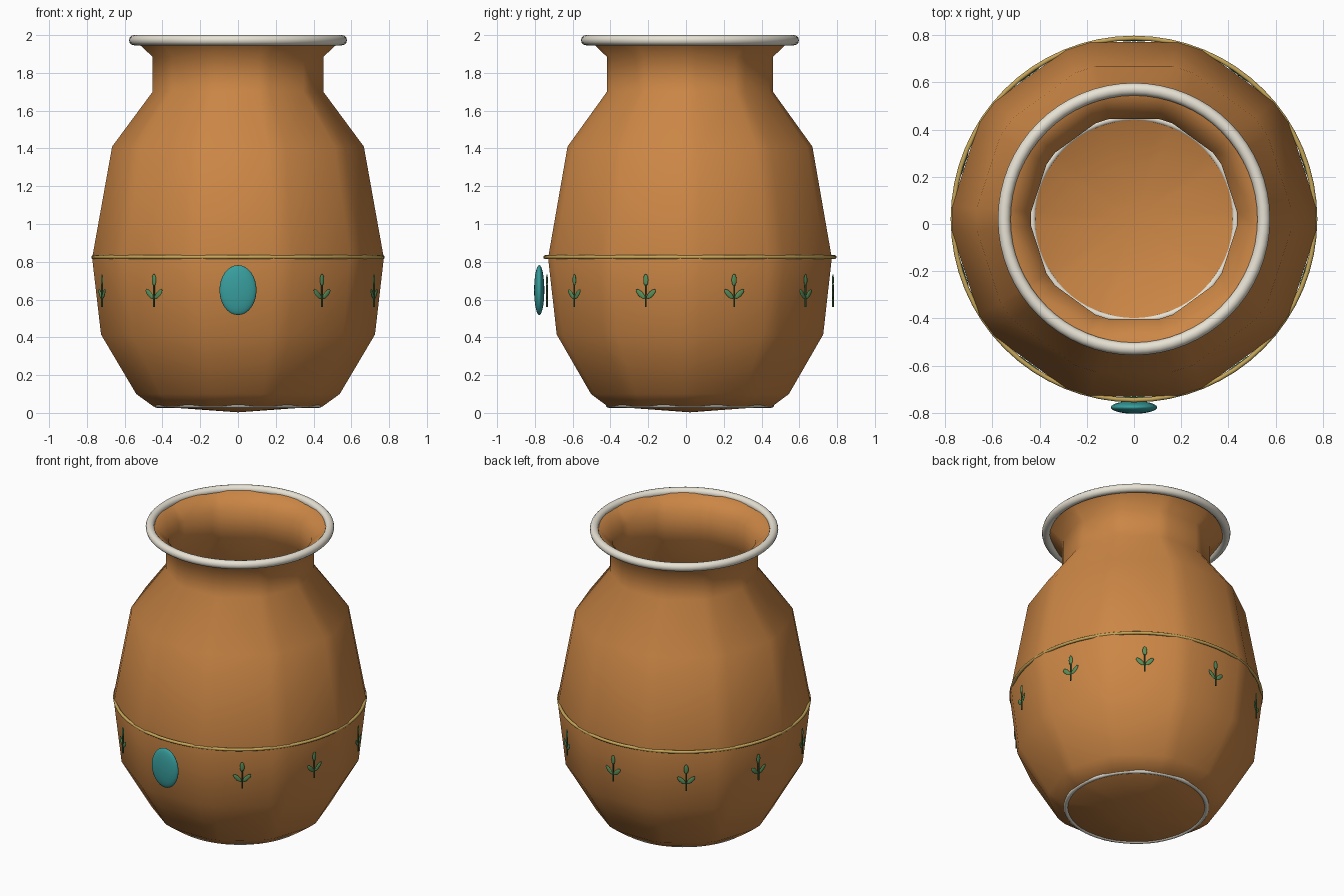
import bpy, bmesh, math
from mathutils import Matrix, Vector

if "Cube" in bpy.data.objects:
    bpy.data.objects.remove(bpy.data.objects["Cube"])

CY = 0.021   # y of the pot axis


def material(name, rgb):
    m = bpy.data.materials.new(name)
    m.diffuse_color = (*rgb, 1)
    m.use_nodes = True
    m.node_tree.nodes["Principled BSDF"].inputs["Base Color"].default_value = m.diffuse_color
    return m


CLAY = material("clay", (0.60, 0.24, 0.06))
CREAM = material("cream", (0.80, 0.76, 0.66))
GOLD = material("gold", (0.56, 0.38, 0.10))
TEAL = material("teal", (0.04, 0.34, 0.34))
LEAF = material("leaf", (0.10, 0.27, 0.10))
STEM = material("stem", (0.04, 0.12, 0.04))


def finish(ob, mat, angle=40):
    ob.data.materials.append(mat)
    bpy.ops.object.select_all(action='DESELECT')
    ob.select_set(True)
    bpy.context.view_layer.objects.active = ob
    bpy.ops.object.shade_smooth_by_angle(angle=math.radians(angle))
    return ob


def from_bmesh(name, bm, mat, angle=40):
    bmesh.ops.recalc_face_normals(bm, faces=bm.faces)
    me = bpy.data.meshes.new(name)
    bm.to_mesh(me)
    bm.free()
    ob = bpy.data.objects.new(name, me)
    bpy.context.collection.objects.link(ob)
    return finish(ob, mat, angle)


def ring(name, major, minor, z, mat):
    bpy.ops.mesh.primitive_torus_add(major_radius=major, minor_radius=minor, location=(0, CY, z),
                                     major_segments=64, minor_segments=12)
    ob = bpy.context.object
    ob.name = name
    return finish(ob, mat, 60)


# pot body: ten-sided with chamfered corners, thin wall
outer = [(0.45, 0.035), (0.54, 0.10), (0.727, 0.415), (0.774, 0.82), (0.668, 1.41),
         (0.453, 1.70), (0.453, 1.885), (0.55, 1.975)]
T = 0.016
inner = [(r - T, z + (T if z < 0.2 else 0)) for r, z in reversed(outer)]
angles = [math.radians(36 * i + s) for i in range(10) for s in (-4, 4)]
bm = bmesh.new()
loops = [[bm.verts.new((r * math.cos(a), r * math.sin(a) + CY, z)) for a in angles]
         for r, z in outer + inner]
n = len(angles)
for a, b in zip(loops, loops[1:]):
    for i in range(n):
        bm.faces.new((a[i], a[(i + 1) % n], b[(i + 1) % n], b[i]))
for loop, z in ((loops[0], 0.003), (loops[-1], 0.02)):
    c = bm.verts.new((0, CY, z))
    for i in range(n):
        bm.faces.new((loop[i], loop[(i + 1) % n], c))
from_bmesh("pot_body", bm, CLAY, 60)

# rim, gold band and foot ring
ring("rim", 0.55, 0.027, 1.973, CREAM)
ring("belly_band", 0.767, 0.01, 0.825, GOLD)
ring("foot_ring", 0.431, 0.015, 0.042, CREAM)

# oval gem on the front
bm = bmesh.new()
bmesh.ops.create_uvsphere(bm, u_segments=32, v_segments=16, radius=1,
                          matrix=Matrix.Translation((0, -0.777, 0.65)) @ Matrix.Diagonal((0.098, 0.027, 0.132, 1)))
from_bmesh("front_gem", bm, TEAL, 60)


# sprigs: stem, bud and two leaves, repeated on each of the ten sides
def blob(bm, base, x, z, tilt, w, h):
    m = (base @ Matrix.Translation((x, 0, z)) @ Matrix.Rotation(tilt, 4, 'Y')
         @ Matrix.Diagonal((w, 0.005, h, 1)))
    bmesh.ops.create_uvsphere(bm, u_segments=12, v_segments=8, radius=1, matrix=m)


leaves, stems = bmesh.new(), bmesh.new()
for i in range(10):
    base = (Matrix.Translation((0, CY, 0)) @ Matrix.Rotation(math.radians(36 * i), 4, 'Z')
            @ Matrix.Translation((0, -0.757, 0)))
    blob(leaves, base, 0, 0.703, 0, 0.014, 0.032)
    for s in (-1, 1):
        blob(leaves, base, s * 0.029, 0.629, s * math.radians(45), 0.014, 0.034)
    bmesh.ops.create_cone(stems, cap_ends=True, segments=8, radius1=0.005, radius2=0.005, depth=0.12,
                          matrix=base @ Matrix.Translation((0, 0, 0.62)))
from_bmesh("sprig_leaves", leaves, LEAF, 60)
from_bmesh("sprig_stems", stems, STEM)
